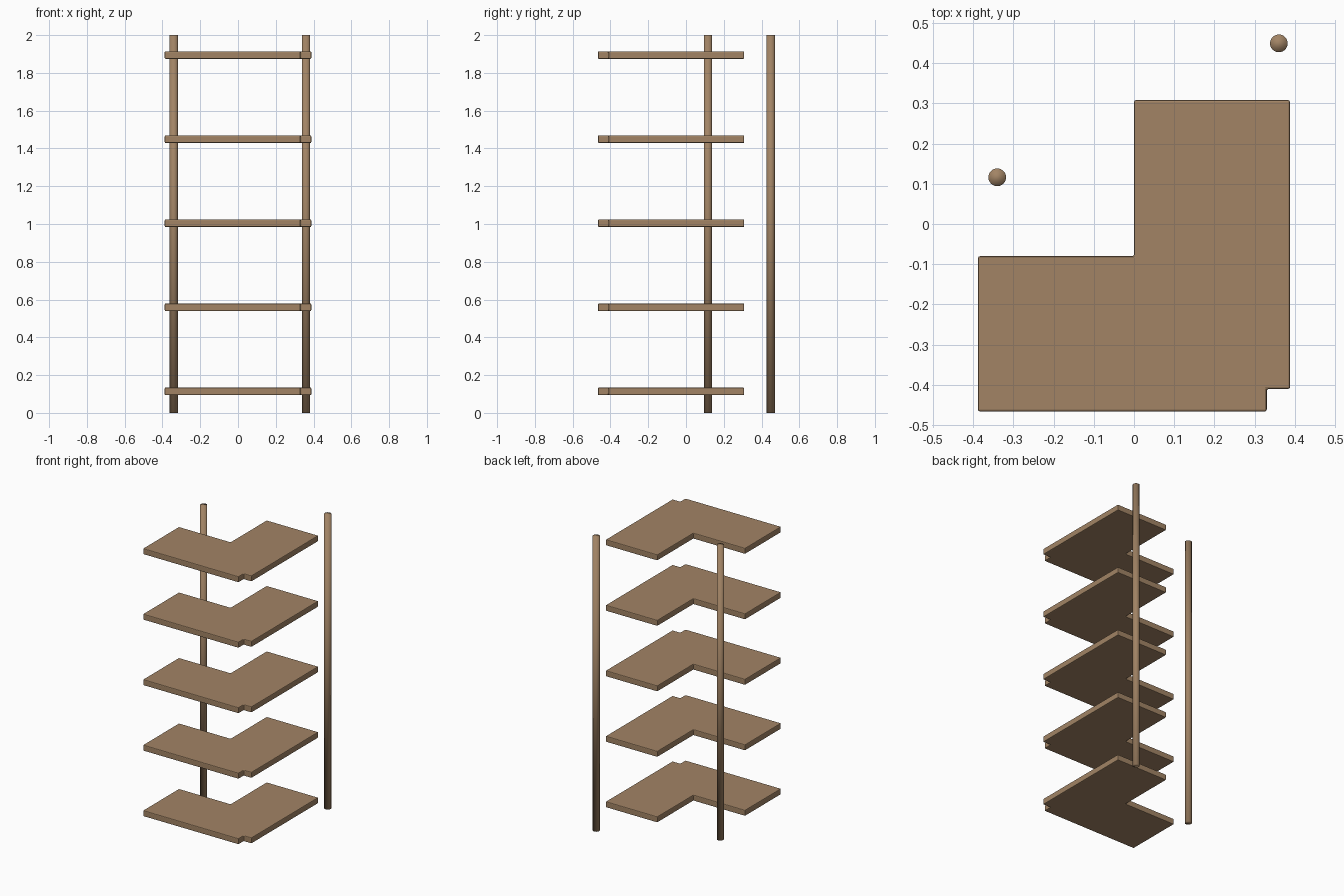
import bpy
import bmesh

cube = bpy.data.objects.get("Cube")
if cube:
    bpy.data.objects.remove(cube, do_unlink=True)

# Warm brown wood
wood = bpy.data.materials.new("brown wood")
wood.use_nodes = True
colour = (0.36, 0.23, 0.13, 1)
wood.diffuse_color = colour
wood.node_tree.nodes["Principled BSDF"].inputs["Base Color"].default_value = colour

SHELF_COUNT = 5
SHELF_THICKNESS = 0.04
FIRST_SHELF = 0.094   # underside of the lowest shelf
SHELF_STEP = 0.445
POLE_RADIUS = 0.022
POLE_HEIGHT = 2.0


def new_object(name, bm, location):
    bmesh.ops.recalc_face_normals(bm, faces=bm.faces)
    mesh = bpy.data.meshes.new(name)
    bm.to_mesh(mesh)
    bm.free()
    mesh.materials.append(wood)
    obj = bpy.data.objects.new(name, mesh)
    obj.location = location
    bpy.context.collection.objects.link(obj)
    return obj


def add_shelf(name, z):
    # L-shaped board with a notch at the outer corner
    outline = [(-0.388, -0.466), (0.33, -0.466), (0.33, -0.41), (0.388, -0.41),
               (0.388, 0.308), (0, 0.308), (0, -0.08), (-0.388, -0.08)]
    bm = bmesh.new()
    base = bm.faces.new([bm.verts.new((x, y, 0)) for x, y in outline])
    top = bmesh.ops.extrude_face_region(bm, geom=[base])
    verts = [v for v in top["geom"] if isinstance(v, bmesh.types.BMVert)]
    bmesh.ops.translate(bm, verts=verts, vec=(0, 0, SHELF_THICKNESS))
    obj = new_object(name, bm, (0, 0, z))
    bevel = obj.modifiers.new("soft edges", "BEVEL")
    bevel.width = 0.005
    bevel.segments = 2
    bevel.limit_method = "ANGLE"


def add_pole(name, x, y):
    # Round pole, smooth all over including its ends
    bm = bmesh.new()
    bmesh.ops.create_cone(bm, cap_ends=True, segments=32, radius1=POLE_RADIUS,
                          radius2=POLE_RADIUS, depth=POLE_HEIGHT)
    for face in bm.faces:
        face.smooth = True
    new_object(name, bm, (x, y, POLE_HEIGHT / 2))


for i in range(SHELF_COUNT):
    add_shelf(f"shelf_{i + 1}", FIRST_SHELF + i * SHELF_STEP)

add_pole("right_pole", -0.34, 0.116)
add_pole("left_pole", 0.36, 0.449)
